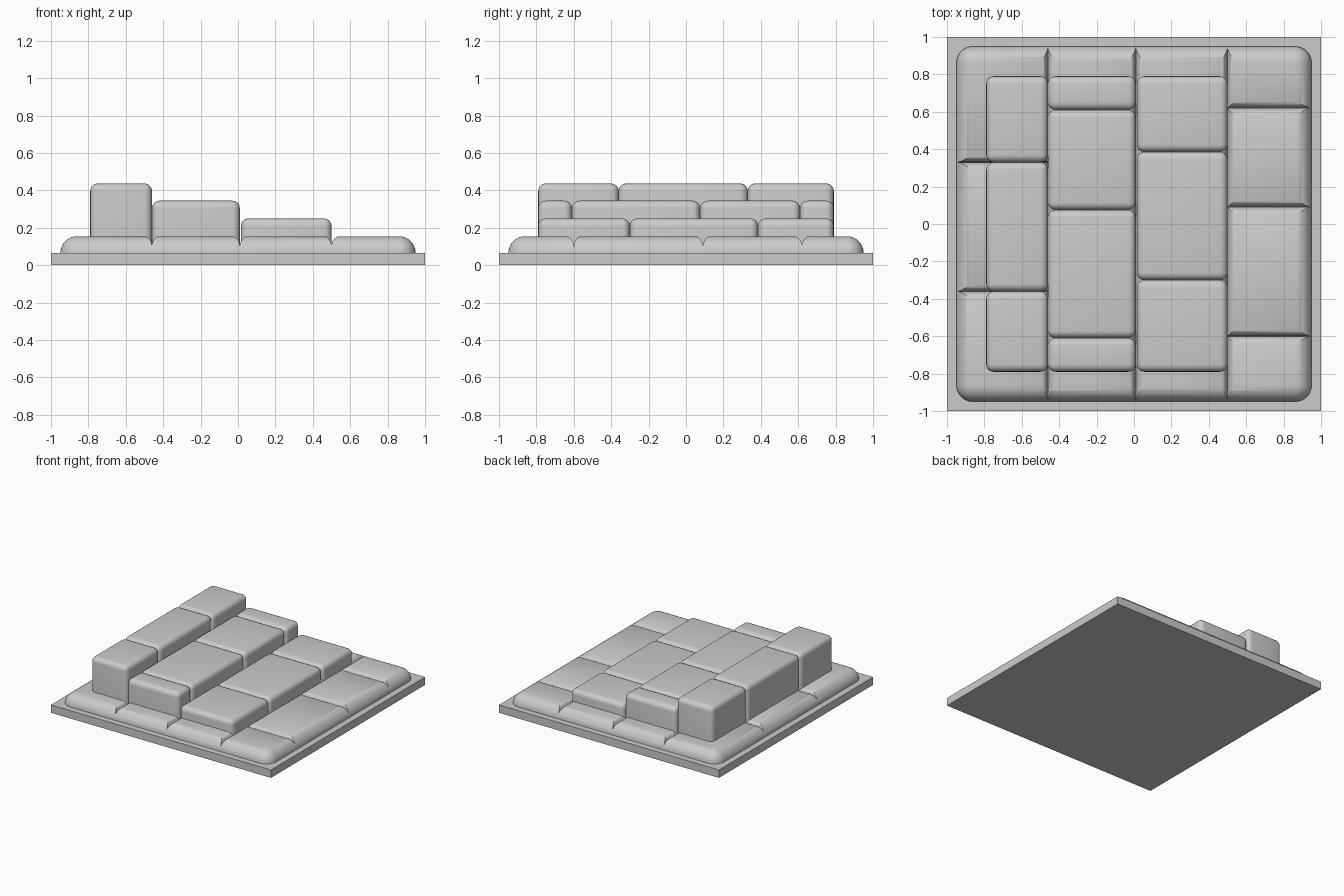
import bpy, bmesh, math

old = bpy.data.objects.get("Cube")
if old:
    bpy.data.objects.remove(old)

# Single stone colour
stone = bpy.data.materials.new("stone_grey")
stone.use_nodes = True
GREY = (0.6, 0.6, 0.6, 1)
stone.diffuse_color = GREY
stone.node_tree.nodes["Principled BSDF"].inputs["Base Color"].default_value = GREY


def finish(bm, name):
    bmesh.ops.recalc_face_normals(bm, faces=bm.faces)
    mesh = bpy.data.meshes.new(name)
    bm.to_mesh(mesh)
    bm.free()
    mesh.materials.append(stone)
    obj = bpy.data.objects.new(name, mesh)
    bpy.context.collection.objects.link(obj)
    return obj


def select(obj):
    bpy.ops.object.select_all(action='DESELECT')
    obj.select_set(True)
    bpy.context.view_layer.objects.active = obj


def smooth(obj):
    select(obj)
    bpy.ops.object.shade_smooth_by_angle(angle=math.radians(35))


def block(name, lo, hi, radius=0, segments=5):
    """Box whose vertical and top edges are rounded."""
    bm = bmesh.new()
    bmesh.ops.create_cube(bm, size=1)
    for v in bm.verts:
        v.co = [(a + b) / 2 + c * (b - a) for a, b, c in zip(lo, hi, v.co)]
    if radius:
        edges = [e for e in bm.edges if max(v.co.z for v in e.verts) > hi[2] - 1e-4]
        bmesh.ops.bevel(bm, geom=edges, offset=radius, segments=segments,
                        profile=0.5, affect='EDGES')
    return finish(bm, name)


def groove(target, start, end, width=0.045, bottom=0.1, top=0.157, steps=6):
    """Cut a joint with two rounded lips along a straight line."""
    arc = [(width * (1 - math.cos(t)), bottom + (top - bottom) * math.sin(t))
           for t in (i * math.pi / 2 / steps for i in range(steps + 1))]
    arc.append((width, 0.3))
    profile = [(-x, z) for x, z in reversed(arc[1:])] + arc
    along_y = start[0] == end[0]
    bm = bmesh.new()
    rings = []
    for x, y in (start, end):
        rings.append([bm.verts.new((x + s, y, z) if along_y else (x, y + s, z))
                      for s, z in profile])
    n = len(profile)
    for ring in rings:
        bm.faces.new(ring)
    for i in range(n):
        j = (i + 1) % n
        bm.faces.new((rings[0][i], rings[0][j], rings[1][j], rings[1][i]))
    cutter = finish(bm, "groove_cutter")
    cutter.hide_render = True
    mod = target.modifiers.new("groove", 'BOOLEAN')
    mod.operation = 'DIFFERENCE'
    mod.solver = 'EXACT'
    mod.object = cutter
    select(target)
    bpy.ops.object.modifier_apply(modifier=mod.name)
    bpy.data.objects.remove(cutter)


# Flat base and rounded bottom course
block("base_slab", (-1, -1, 0), (1, 1, 0.065))
course = block("bottom_course", (-0.95, -0.95, 0.06), (0.95, 0.95, 0.155), 0.09, 8)

# Joints in the bottom course
COLUMNS = (-0.46, 0.01, 0.5)
for x in COLUMNS:
    groove(course, (x, -1.1), (x, 1.1))
for y in (-0.36, 0.33):
    groove(course, (-1.1, y), (COLUMNS[0], y))
for y in (-0.6, 0.09, 0.62):
    groove(course, (COLUMNS[2], y), (1.1, y))
smooth(course)

# Stepped rows of blocks: left edge, right edge, height, joints
ROWS = {
    "high_block": (-0.79, -0.46, 0.437, (-0.36, 0.33)),
    "middle_block": (-0.46, 0.01, 0.345, (-0.61, 0.075, 0.61)),
    "low_block": (0.015, 0.5, 0.25, (-0.3, 0.385)),
}
for name, (x0, x1, top, joints) in ROWS.items():
    ys = (-0.79, *joints, 0.79)
    for i, (y0, y1) in enumerate(zip(ys, ys[1:])):
        smooth(block(f"{name}_{i + 1}", (x0, y0, 0.06), (x1, y1, top), 0.04))
